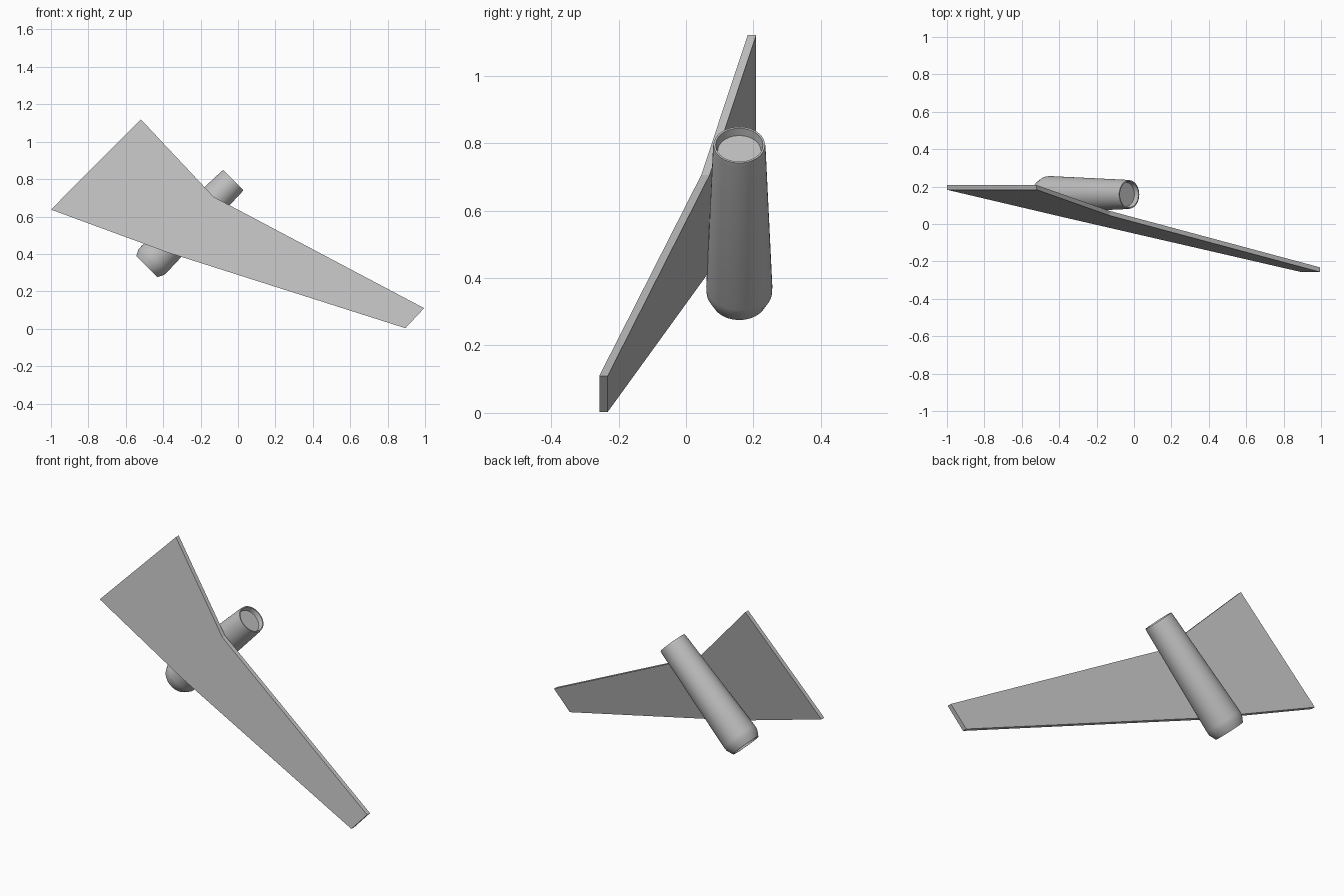
import bpy, bmesh, math
from mathutils import Vector, Matrix

if "Cube" in bpy.data.objects:
    bpy.data.objects.remove(bpy.data.objects["Cube"])

grey = bpy.data.materials.new("plain grey")
grey.diffuse_color = (0.52, 0.52, 0.52, 1)
grey.use_nodes = True
grey.node_tree.nodes["Principled BSDF"].inputs["Base Color"].default_value = grey.diffuse_color


def finish(bm, name):
    bmesh.ops.recalc_face_normals(bm, faces=bm.faces[:])
    me = bpy.data.meshes.new(name)
    bm.to_mesh(me)
    bm.free()
    me.materials.append(grey)
    ob = bpy.data.objects.new(name, me)
    bpy.context.collection.objects.link(ob)
    return ob


# Wing: flat plate of constant thickness, root panel + outer panel (leading, trailing edge per station)
stations = [((-0.52, 0.183, 1.12), (-1.0, 0.183, 0.637)),
            ((-0.13, 0.045, 0.705), (-0.38, 0.037, 0.409)),
            ((0.995, -0.257, 0.11), (0.895, -0.257, 0.003))]
thick = Vector((0, 0.025, 0))
bm = bmesh.new()
loops = []
for lead, trail in stations:
    a, b = Vector(lead), Vector(trail)
    loops.append([bm.verts.new(p) for p in (a, b, b + thick, a + thick)])
for p, q in zip(loops, loops[1:]):
    for i in range(4):
        j = (i + 1) % 4
        bm.faces.new((p[i], p[j], q[j], q[i]))
bm.faces.new(loops[0])
bm.faces.new(loops[-1])
finish(bm, "wing")

# Engine pod: lathed profile (distance along axis, radius), recessed at both ends
profile = [(0.025, 0.068), (0.0, 0.072), (0.0, 0.080), (0.036, 0.097), (0.06, 0.098),
           (0.64, 0.078), (0.654, 0.076), (0.654, 0.070), (0.629, 0.064)]
sides = 48
bm = bmesh.new()
rings = []
for h, r in profile:
    rings.append([bm.verts.new((r * math.cos(2 * math.pi * i / sides),
                                r * math.sin(2 * math.pi * i / sides), h)) for i in range(sides)])
for p, q in zip(rings, rings[1:]):
    for i in range(sides):
        j = (i + 1) % sides
        bm.faces.new((p[i], p[j], q[j], q[i]))
bm.faces.new(rings[0])
bm.faces.new(rings[-1])
# Axis leans 45 degrees towards +x
bm.transform(Matrix.Translation((-0.488, 0.158, 0.332)) @ Matrix.Rotation(math.radians(45), 4, 'Y'))
pod = finish(bm, "engine_pod")
bpy.context.view_layer.objects.active = pod
pod.select_set(True)
bpy.ops.object.shade_smooth_by_angle(angle=math.radians(30))
